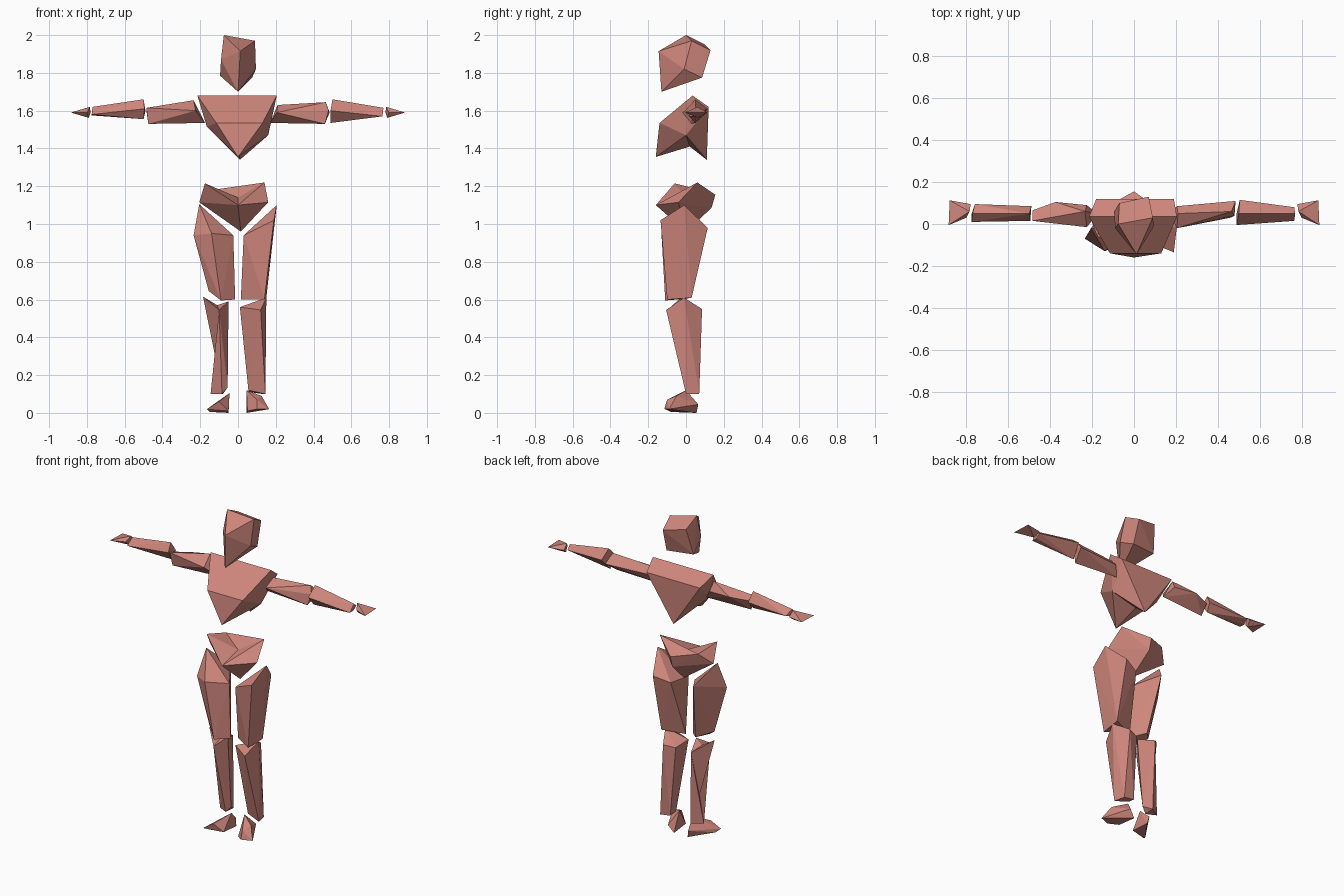
import bpy
import bmesh
from mathutils import Vector

# single clay colour
clay = bpy.data.materials.new("clay_pink")
clay.diffuse_color = (0.62, 0.24, 0.20, 1.0)


def nearest(bm, point):
    return min(bm.verts, key=lambda v: (v.co - Vector(point)).length)


def faceted(name, points, dents=()):
    """Wrap corner points in a faceted skin; each dent (a, b, point)
    pulls the middle of the edge between corners a and b to a point."""
    bm = bmesh.new()
    for p in points:
        bm.verts.new(p)
    bmesh.ops.convex_hull(bm, input=bm.verts[:])
    for a, b, point in dents:
        ends = {nearest(bm, points[a]), nearest(bm, points[b])}
        edges = [e for e in bm.edges if set(e.verts) == ends]
        if not edges:
            continue
        middle = (Vector(points[a]) + Vector(points[b])) / 2
        bmesh.ops.subdivide_edges(bm, edges=edges, cuts=1)
        nearest(bm, middle).co = point
        bmesh.ops.triangulate(bm, faces=[f for f in bm.faces if len(f.verts) > 3])
    loose = [v for v in bm.verts if not v.link_faces]
    bmesh.ops.delete(bm, geom=loose, context='VERTS')
    bmesh.ops.recalc_face_normals(bm, faces=bm.faces[:])
    mesh = bpy.data.meshes.new(name)
    bm.to_mesh(mesh)
    bm.free()
    mesh.materials.append(clay)
    obj = bpy.data.objects.new(name, mesh)
    bpy.context.collection.objects.link(obj)
    return obj


# head: crown, brow, chin, jaw and back of skull
faceted("head", [
    (-.075, 0, 2.0), (.09, .03, 1.97), (.012, -.145, 1.915), (0, -.13, 1.70),
    (.095, -.01, 1.82), (.075, .085, 1.775), (-.095, .06, 1.785),
    (-.07, .10, 1.95), (.07, .13, 1.92), (-.09, -.02, 1.87)])

# chest: shoulder line, back edge, ribs and two lower points
faceted("chest", [
    (-.215, .035, 1.68), (.205, .035, 1.68), (-.18, .12, 1.62), (.19, .12, 1.62),
    (-.115, -.14, 1.535), (.13, -.14, 1.535), (0, -.16, 1.355), (.01, .11, 1.34),
    (.16, 0, 1.47), (-.165, .0, 1.515)],
    dents=[(6, 7, (.005, .02, 1.41))])

# pelvis: two hip crests with a saddle between them
faceted("pelvis", [
    (-.175, -.06, 1.215), (.14, .06, 1.22), (0, -.16, 1.10), (0, .155, 1.155),
    (.16, -.04, 1.115), (-.205, .02, 1.115), (.015, 0, .96), (0, .135, 1.085),
    (-.14, .08, 1.18)],
    dents=[(0, 1, (0, 0, 1.14))])

# thighs
faceted("left_thigh", [
    (-.205, -.02, 1.105), (-.235, -.07, .94), (-.14, -.13, .95), (-.025, -.05, .94),
    (-.12, .10, .98), (-.16, -.08, .73), (-.155, -.06, .645), (-.09, -.11, .595),
    (-.015, -.05, .60), (-.08, .02, .62)])
faceted("right_thigh", [
    (.205, -.01, 1.10), (.19, -.135, 1.02), (.03, -.07, .94), (.15, .115, .98),
    (.05, .08, .95), (.15, .03, .61), (.015, -.02, .60), (.14, -.10, .60),
    (.16, 0, .73)])

# shins
faceted("left_shin", [
    (-.185, -.02, .615), (-.05, -.03, .59), (-.10, -.10, .545), (-.09, .08, .55),
    (-.055, .01, .135), (-.085, .0, .10), (-.145, .03, .10), (-.08, .07, .10)],
    dents=[(0, 1, (-.11, 0, .57)), (0, 6, (-.115, .03, .27))])
faceted("right_shin", [
    (.15, -.01, .61), (.01, -.04, .56), (.12, -.105, .545), (.10, .085, .55),
    (.03, .06, .54), (.055, .02, .12), (.145, .0, .10), (.13, .07, .10),
    (.06, .07, .11)])

# feet
faceted("left_foot", [
    (-.165, -.11, .02), (-.045, 0, .105), (-.05, .055, 0), (-.15, -.08, .005),
    (-.05, -.07, .01), (-.06, .065, .045), (-.10, -.10, .06)])
faceted("right_foot", [
    (.045, 0, .12), (.045, .055, 0), (.165, -.09, .02), (.125, -.05, .09),
    (.10, -.115, .02), (.05, -.07, .01), (.08, .065, .045), (.10, -.10, .07)])

# upper arms
faceted("left_upper_arm", [
    (-.235, .06, 1.655), (-.175, .05, 1.535), (-.225, -.015, 1.60), (-.225, .09, 1.60),
    (-.475, .03, 1.53), (-.485, .065, 1.60), (-.485, .015, 1.615), (-.375, .105, 1.61)])
faceted("right_upper_arm", [
    (.21, .05, 1.63), (.17, .05, 1.535), (.205, -.02, 1.59), (.205, .085, 1.59),
    (.465, .06, 1.645), (.485, .11, 1.59), (.46, .03, 1.53), (.48, .04, 1.60)])

# forearms
faceted("left_forearm", [
    (-.50, .05, 1.66), (-.50, .05, 1.555), (-.495, .015, 1.61), (-.49, .085, 1.60),
    (-.77, .05, 1.62), (-.775, .01, 1.58), (-.76, .095, 1.59), (-.775, .05, 1.575)])
faceted("right_forearm", [
    (.50, .05, 1.66), (.49, .05, 1.535), (.49, -.005, 1.60), (.505, .115, 1.61),
    (.77, .05, 1.615), (.765, .015, 1.57), (.765, .08, 1.59), (.765, .05, 1.57)])

# hands: small wedges widening to the fingertips
for side, s in (("left", -1), ("right", 1)):
    faceted(side + "_hand", [
        (s * .88, .113, 1.59), (s * .885, -.005, 1.59), (s * .785, .06, 1.62),
        (s * .79, .06, 1.562), (s * .78, .095, 1.59), (s * .80, .03, 1.59)])
